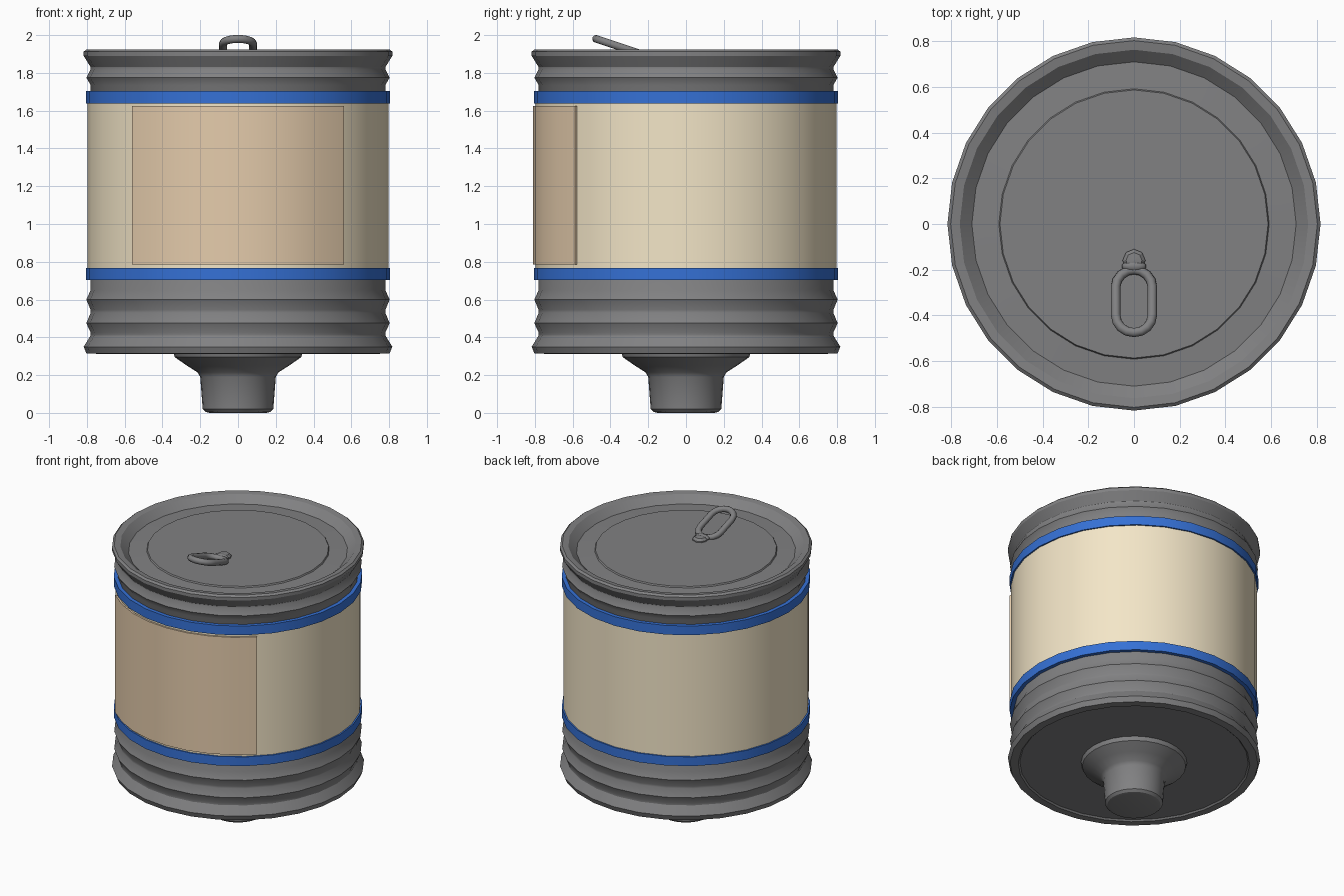
import bpy
import bmesh
from math import sin, cos, pi, radians

if "Cube" in bpy.data.objects:
    bpy.data.objects.remove(bpy.data.objects["Cube"])

SIDES = 28


def material(name, rgb):
    m = bpy.data.materials.new(name)
    m.diffuse_color = (*rgb, 1)
    m.use_nodes = True
    m.node_tree.nodes["Principled BSDF"].inputs["Base Color"].default_value = m.diffuse_color
    return m


def finish(name, bm, mat, angle=30):
    bmesh.ops.remove_doubles(bm, verts=bm.verts, dist=1e-5)
    bmesh.ops.recalc_face_normals(bm, faces=bm.faces)
    mesh = bpy.data.meshes.new(name)
    bm.to_mesh(mesh)
    bm.free()
    ob = bpy.data.objects.new(name, mesh)
    bpy.context.collection.objects.link(ob)
    mesh.materials.append(mat)
    bpy.ops.object.select_all(action='DESELECT')
    ob.select_set(True)
    bpy.context.view_layer.objects.active = ob
    bpy.ops.object.shade_smooth_by_angle(angle=radians(angle))
    return ob


def lathe(name, profile, mat, sides=SIDES, start=0, sweep=360, closed=False):
    """Revolve (radius, z) points about z; start angle measured from +y."""
    bm = bmesh.new()
    full = sweep == 360
    cols = sides if full else sides + 1
    rings = []
    for i in range(cols):
        a = radians(start + sweep * i / sides)
        rings.append([bm.verts.new((r * sin(a), r * cos(a), z)) for r, z in profile])
    n = len(profile)
    for i in range(sides):
        a, b = rings[i], rings[(i + 1) % cols]
        for j in range(n if closed else n - 1):
            k = (j + 1) % n
            bm.faces.new((a[j], b[j], b[k], a[k]))
    if not full and closed:
        bm.faces.new(rings[0])
        bm.faces.new(rings[-1])
    return finish(name, bm, mat)


steel = material("dark_steel", (0.22, 0.22, 0.225))
cream = material("cream", (0.90, 0.79, 0.575))
tan = material("tan", (0.78, 0.60, 0.41))
blue = material("blue", (0.036, 0.165, 0.67))

# Ribbed metal can with recessed lid and base
lathe("can_body", [
    (0.001, 1.885), (0.587, 1.885), (0.592, 1.876), (0.71, 1.87), (0.763, 1.918),
    (0.803, 1.924), (0.817, 1.912), (0.817, 1.89), (0.78, 1.83),
    (0.78, 1.82), (0.803, 1.775), (0.78, 1.735), (0.78, 0.65),
    (0.803, 0.60), (0.78, 0.545), (0.78, 0.53), (0.803, 0.475),
    (0.78, 0.425), (0.78, 0.41), (0.817, 0.35), (0.803, 0.315),
    (0.75, 0.313), (0.74, 0.323), (0.001, 0.323)], steel)

# Nozzle below the can
lathe("nozzle", [
    (0.345, 0.33), (0.335, 0.295), (0.27, 0.25), (0.215, 0.215), (0.2, 0.19),
    (0.187, 0.02), (0.172, 0.005), (0.15, 0.0), (0.001, 0.0)], steel)

# Paper wrap, the two bands and the front label
lathe("paper_wrap", [(0.775, 0.71), (0.796, 0.71), (0.796, 1.69), (0.775, 1.69)],
      cream, closed=True)
for name, z in (("lower_band", 0.703), ("upper_band", 1.638)):
    lathe(name, [(0.775, z), (0.806, z), (0.806, z + 0.065), (0.775, z + 0.065)],
          blue, closed=True)
lathe("front_label", [(0.799, 0.785), (0.811, 0.785), (0.811, 1.625), (0.799, 1.625)],
      tan, sides=8, start=180 - 43.7, sweep=87.4, closed=True)

# Pull ring: oval tube tilted up towards the front
R, TUBE, TILT = 0.08, 0.021, radians(18.5)
pts = [(R * cos(a), 0.065 + R * sin(a)) for a in (pi * i / 8 for i in range(9))]
pts += [(-x, -y) for x, y in pts]
bm = bmesh.new()
rings = []
for i, (x, y) in enumerate(pts):
    cy = 0.065 if y > 0 else -0.065
    nx, ny = x / R, (y - cy) / R
    ring = []
    for k in range(10):
        t = 2 * pi * k / 10
        px, py, pz = x + TUBE * cos(t) * nx, y + TUBE * cos(t) * ny, TUBE * sin(t)
        ring.append(bm.verts.new((px, -0.338 + py * cos(TILT) + pz * sin(TILT),
                                  1.934 - py * sin(TILT) + pz * cos(TILT))))
    rings.append(ring)
for i, a in enumerate(rings):
    b = rings[(i + 1) % len(rings)]
    for k in range(10):
        m = (k + 1) % 10
        bm.faces.new((a[k], b[k], b[m], a[m]))
finish("pull_ring", bm, steel, angle=60)

# Rivet and the small hinge bar joining it to the ring
rivet = lathe("rivet", [(0.05, 1.88), (0.05, 1.893), (0.035, 1.908), (0.001, 1.911)],
              steel, sides=8)
rivet.location.y = -0.16
bm = bmesh.new()
bmesh.ops.create_uvsphere(bm, u_segments=10, v_segments=6, radius=1)
bmesh.ops.scale(bm, vec=(0.055, 0.025, 0.02), verts=bm.verts)
bmesh.ops.translate(bm, vec=(0, -0.185, 1.895), verts=bm.verts)
finish("ring_hinge", bm, steel, angle=60)
